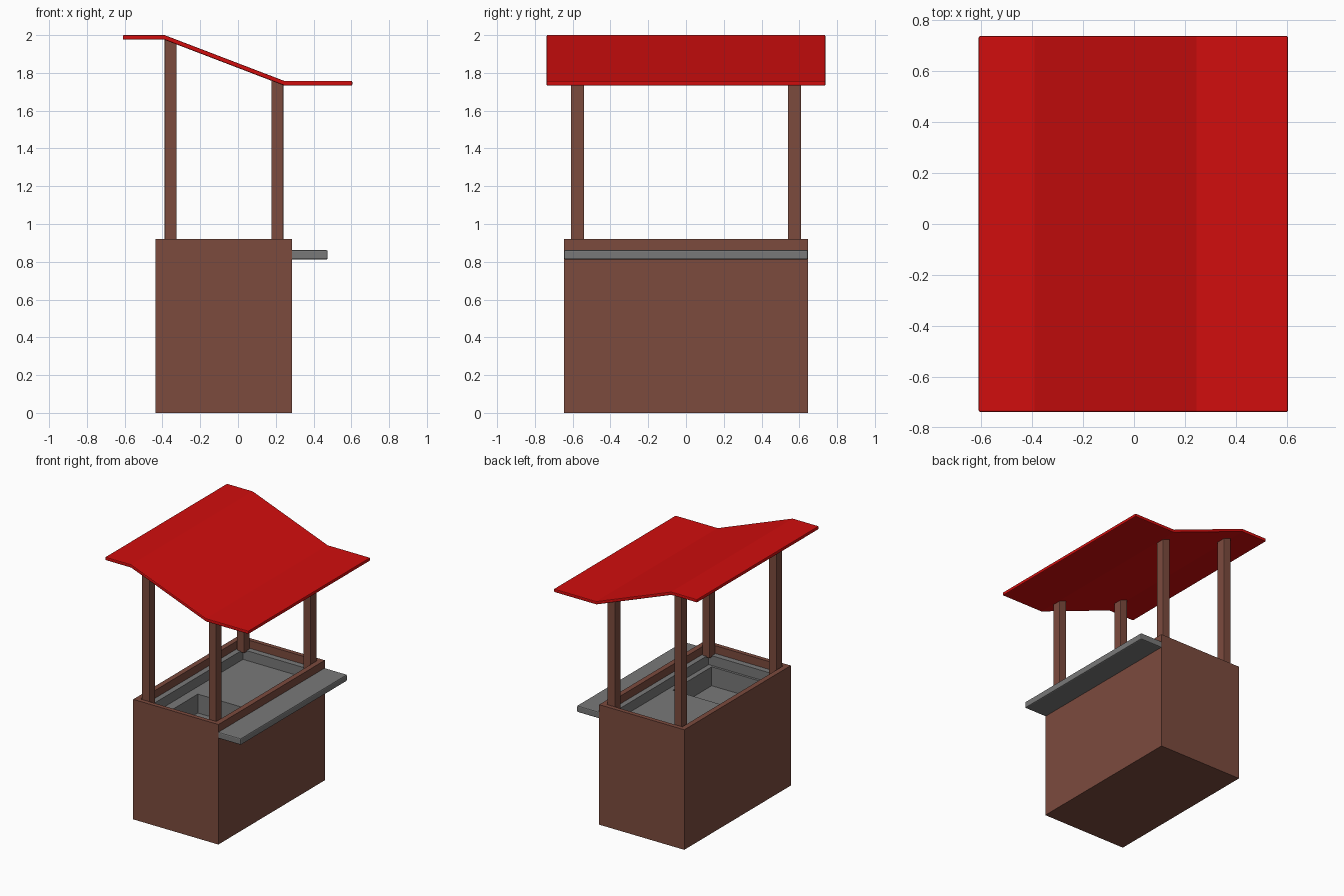
import bpy
import bmesh

cube = bpy.data.objects.get("Cube")
if cube:
    bpy.data.objects.remove(cube, do_unlink=True)


def material(name, r, g, b):
    m = bpy.data.materials.new(name)
    m.use_nodes = True
    m.diffuse_color = (r, g, b, 1)
    m.node_tree.nodes["Principled BSDF"].inputs["Base Color"].default_value = (r, g, b, 1)
    return m


wood = material("brown_wood", 0.2, 0.07, 0.048)
metal = material("grey_metal", 0.19, 0.19, 0.19)
cloth = material("red_roof", 0.64, 0.004, 0.004)


def finish(bm, name, mat, bevel=0):
    bmesh.ops.recalc_face_normals(bm, faces=bm.faces)
    mesh = bpy.data.meshes.new(name)
    bm.to_mesh(mesh)
    bm.free()
    mesh.materials.append(mat)
    obj = bpy.data.objects.new(name, mesh)
    bpy.context.collection.objects.link(obj)
    if bevel:
        mod = obj.modifiers.new("Soft edges", "BEVEL")
        mod.width = bevel
        mod.segments = 2
        mod.limit_method = "ANGLE"
    return obj


def nested(name, mat, rings, cap_first=False, cap_last=False):
    """Bridge rectangles (x0, x1, y0, y1, z) one after another."""
    bm = bmesh.new()
    loops = [[bm.verts.new(p) for p in ((a, c, z), (b, c, z), (b, d, z), (a, d, z))]
             for a, b, c, d, z in rings]
    for low, high in zip(loops, loops[1:]):
        for i in range(4):
            j = (i + 1) % 4
            bm.faces.new((low[i], low[j], high[j], high[i]))
    if cap_first:
        bm.faces.new(loops[0][::-1])
    if cap_last:
        bm.faces.new(loops[-1])
    return finish(bm, name, mat)


def extrude_y(name, mat, profile, y0, y1, bevel):
    """Extrude an x-z outline along y."""
    bm = bmesh.new()
    face = bm.faces.new([bm.verts.new((x, y0, z)) for x, z in profile])
    geo = bmesh.ops.extrude_face_region(bm, geom=[face])["geom"]
    verts = [v for v in geo if isinstance(v, bmesh.types.BMVert)]
    bmesh.ops.translate(bm, verts=verts, vec=(0, y1 - y0, 0))
    return finish(bm, name, mat, bevel)


# Cabinet with a raised rim, open at the top
outer = (-0.437, 0.285, -0.645, 0.645)
inner = (-0.397, 0.245, -0.612, 0.612)
nested("cabinet", wood, [(*outer, 0), (*outer, 0.92), (*inner, 0.92), (*inner, 0.86)],
       cap_first=True)

# Counter tray: ledge, sunken worktop and a deeper basin at the front end
work = (-0.355, 0.205, -0.568, 0.568)
basin = (-0.285, 0.167, -0.55, -0.08)
nested("counter_tray", metal,
       [(*inner, 0.86), (*work, 0.86), (*work, 0.785), (*basin, 0.785), (*basin, 0.64)],
       cap_last=True)

# Serving shelf along the left side
extrude_y("serving_shelf", metal,
          [(0.28, 0.812), (0.475, 0.812), (0.475, 0.862), (0.28, 0.862)],
          -0.645, 0.645, 0.008)

# Roof: two flat eaves joined by a slope
ridge = [(-0.61, 1.988), (-0.39, 1.988), (0.245, 1.745), (0.605, 1.745)]
half = 0.0125
extrude_y("roof", cloth,
          [(x, z - half) for x, z in ridge] + [(x, z + half) for x, z in ridge[::-1]],
          -0.738, 0.738, 0.006)


def slope(x):
    return 1.988 + (x + 0.39) * (1.745 - 1.988) / 0.635


# Four posts, cut to follow the slope of the roof
for side, x0, x1 in (("right", -0.389, -0.325), ("left", 0.177, 0.24)):
    for end, y0 in (("front", -0.609), ("back", 0.539)):
        extrude_y(f"{end}_{side}_post", wood,
                  [(x0, 0.85), (x1, 0.85), (x1, slope(x1)), (x0, slope(x0))],
                  y0, y0 + 0.07, 0.005)
